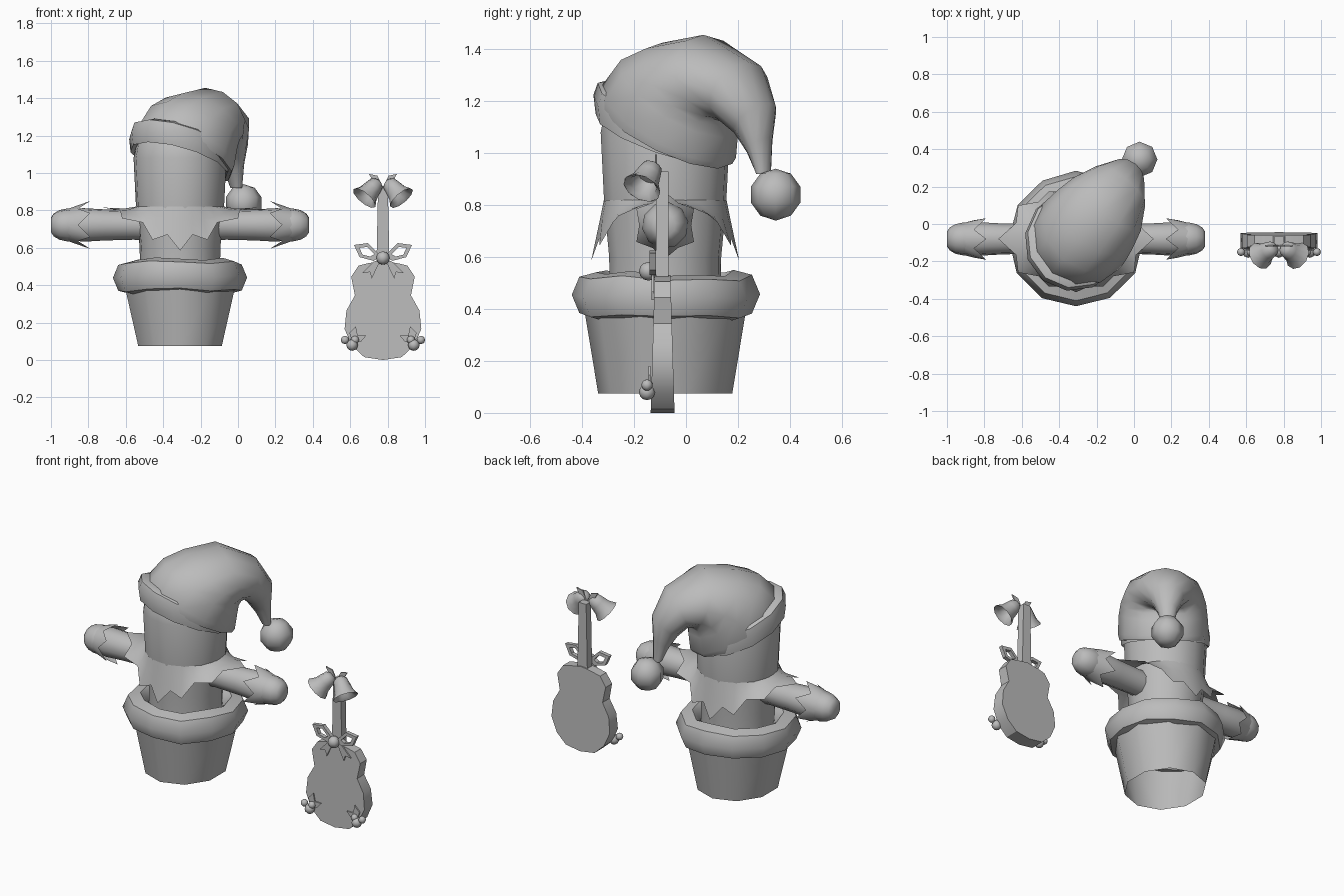
import bpy, bmesh, math, random
from mathutils import Vector, Matrix

if "Cube" in bpy.data.objects:
    bpy.data.objects.remove(bpy.data.objects["Cube"])

random.seed(4)
grey = bpy.data.materials.new("plain grey")
grey.diffuse_color = (0.5, 0.5, 0.5, 1)
grey.use_nodes = True
grey.node_tree.nodes["Principled BSDF"].inputs["Base Color"].default_value = grey.diffuse_color
CX, CY = -0.31, -0.08          # axis of the potted figure
GX = 0.775                     # axis of the guitar


def finish(name, bm, angle=40):
    bmesh.ops.recalc_face_normals(bm, faces=bm.faces)
    me = bpy.data.meshes.new(name)
    bm.to_mesh(me)
    bm.free()
    ob = bpy.data.objects.new(name, me)
    bpy.context.collection.objects.link(ob)
    me.materials.append(grey)
    bpy.ops.object.select_all(action='DESELECT')
    ob.select_set(True)
    bpy.context.view_layer.objects.active = ob
    if angle:
        bpy.ops.object.shade_smooth_by_angle(angle=math.radians(angle))
    return ob


def loft(name, rings, caps=True, closed=False, angle=40):
    """Skin a list of point rings."""
    bm = bmesh.new()
    vs = [[bm.verts.new(p) for p in r] for r in rings]
    n = len(vs[0])
    pairs = list(zip(vs, vs[1:])) + ([(vs[-1], vs[0])] if closed else [])
    for a, b in pairs:
        for i in range(n):
            j = (i + 1) % n
            bm.faces.new((a[i], a[j], b[j], b[i]))
    if caps and not closed:
        bm.faces.new(vs[0])
        bm.faces.new(vs[-1])
    return finish(name, bm, angle)


def ellipse(c, ax, ay, n, turn=0.0):
    c, ax, ay = Vector(c), Vector(ax), Vector(ay)
    return [c + ax * math.cos(t) + ay * math.sin(t)
            for t in (2 * math.pi * i / n + turn for i in range(n))]


def lathe(name, start, axis, profile, n=10, caps=True, angle=40):
    """Turn (distance, radius) pairs around an axis."""
    axis = Vector(axis).normalized()
    a = axis.orthogonal().normalized()
    b = axis.cross(a)
    return loft(name, [ellipse(Vector(start) + axis * d, a * r, b * r, n)
                       for d, r in profile], caps=caps, angle=angle)


def ball(name, c, r, u=8, v=6):
    bm = bmesh.new()
    bmesh.ops.create_uvsphere(bm, u_segments=u, v_segments=v, radius=r,
                              matrix=Matrix.Translation(c))
    return finish(name, bm, 60)


def plate(name, pts, y, thick=0.008):
    """Thin flat shape given by (x, z) points."""
    return loft(name, [[Vector((x, yy, z)) for x, z in pts]
                       for yy in (y, y + thick)], angle=0)


# Pot: slightly oval at the foot, an open shell without a floor
loft("pot", [ellipse((CX, CY, z), (rx, 0, 0), (0, ry, 0), 10, math.pi / 10)
             for z, rx, ry in ((0.075, 0.235, 0.258), (0.4, 0.312, 0.312))], caps=False)

# Lumpy padded rim, pressed against the trunk
rings = []
for i in range(12):
    t = 2 * math.pi * i / 12
    out = Vector((math.cos(t), math.sin(t), 0))
    mid = Vector((CX, CY, 0.447 + random.uniform(-0.012, 0.012))) + out * 0.282
    k = random.uniform(0.95, 1.06)
    rings.append(ellipse(mid, out * 0.08 * k, (0, 0, 0.092 * k), 7))
loft("pot_rim", rings, closed=True, angle=50)

# Trunk
lathe("body", (CX, CY, 0), (0, 0, 1),
      ((0.42, 0.215), (0.6, 0.217), (0.8, 0.236), (1.08, 0.25),
       (1.18, 0.23), (1.24, 0.17), (1.27, 0.06)), 14)

# Arms with stubby hands and pointed cuffs
for side, s in (("left", -1), ("right", 1)):
    lathe(side + "_arm", (CX, CY, 0.722), (s, 0, 0),
          ((0.1, 0.085), (0.25, 0.08), (0.4, 0.084), (0.52, 0.091),
           (0.56, 0.084), (0.6, 0.09), (0.645, 0.08), (0.675, 0.062),
           (0.69, 0.04)), 10)
    bm = bmesh.new()
    inner, outer = [], []
    for i in range(12):
        t = math.pi * i / 6 + math.pi / 6
        d, r = ((0.48, 0.128), (0.545, 0.1))[i % 2]
        inner.append(bm.verts.new((CX + s * 0.6, CY + 0.086 * math.cos(t),
                                   0.722 + 0.086 * math.sin(t))))
        outer.append(bm.verts.new((CX + s * d, CY + r * math.cos(t),
                                   0.722 + r * math.sin(t))))
    for i in range(12):
        j = (i + 1) % 12
        bm.faces.new((inner[i], inner[j], outer[j], outer[i]))
    finish(side + "_cuff", bm)

# Pointed collar: long points rest on the arms, the others hang
top, mid, low = [], [], []
for i in range(24):
    t = math.pi * i / 12
    arm = abs(math.cos(t)) ** 4
    if i % 2 == 0:
        r, z = 0.285 + 0.13 * arm, 0.585 + 0.23 * abs(math.cos(t)) ** 2
    else:
        r, z = 0.262 + 0.08 * arm, 0.66 + 0.15 * abs(math.cos(t)) ** 2
    for ring, rr, zz in ((top, 0.236, 0.82), (mid, 0.25 + 0.045 * arm, 0.75 + 0.06 * arm),
                         (low, r, z)):
        ring.append(Vector((CX + rr * math.cos(t), CY + rr * math.sin(t), zz)))
loft("collar", [top, mid, low], caps=False, angle=35)

# Floppy hat: sections across an arch leaning back and to the right
U, W = Vector((0.62, 0.78, 0)), Vector((0.78, -0.62, 0))
base = Vector((CX, CY, 0))


def section(so, zo, si, zi, w, shift=0.0):
    a, b = base + U * so + Vector((0, 0, zo)), base + U * si + Vector((0, 0, zi))
    return ellipse((a + b) / 2 + W * shift, (a - b) / 2, W * w, 12)


# The folded brim shows at the front and slips under the hat at the back
loft("hat_brim", [section(*p) for p in (
    (-0.24, 1.18, 0.23, 0.97, 0.24), (-0.275, 1.165, 0.26, 0.95, 0.262),
    (-0.285, 1.24, 0.27, 1.0, 0.268), (-0.265, 1.285, 0.265, 1.06, 0.26),
    (-0.22, 1.29, 0.24, 1.08, 0.24))])
loft("hat", [section(*p) for p in (
    (-0.235, 1.22, 0.27, 0.94, 0.262, 0.012), (-0.23, 1.28, 0.285, 0.96, 0.272, 0.012),
    (-0.13, 1.38, 0.295, 1.06, 0.265, 0.015),
    (0.0, 1.425, 0.295, 1.1, 0.255, 0.015), (0.2, 1.455, 0.3, 1.12, 0.23, 0.015),
    (0.42, 1.35, 0.32, 1.12, 0.17, 0.01), (0.515, 1.19, 0.37, 1.07, 0.1),
    (0.51, 1.06, 0.42, 1.0, 0.06), (0.51, 0.92, 0.46, 0.92, 0.035))], angle=60)
ball("hat_pompom", (0.03, 0.345, 0.84), 0.1, 8, 5)

# Guitar body: mirrored outline, thicker at the bottom
half = ((0.1, 0.015), (0.165, 0.075), (0.205, 0.165), (0.195, 0.265),
        (0.15, 0.345), (0.17, 0.445), (0.13, 0.505), (0.08, 0.517))
outline = [(0, 0)] + list(half) + [(0, 0.53)] + [(-x, z) for x, z in half[::-1]]
loft("guitar_body", [[Vector((GX + x, -0.09 + s * (0.046 - 0.03 * z), z))
                      for x, z in outline] for s in (-1, 1)], angle=30)
loft("guitar_neck", [[Vector((GX + x * w, y, z)) for x, y in
                      ((-1, -0.115), (1, -0.115), (1, -0.067), (-1, -0.067))]
                     for z, w in ((0.5, 0.035), (0.93, 0.026))], angle=0)

# Decorations, repeated on both sides of the guitar
ball("bow_knot", (GX, -0.145, 0.545), 0.036)
for side, s in (("left", -1), ("right", 1)):
    def pts(*p):
        return [(GX + s * x, z) for x, z in p]
    # Bow loops made of thin ribbon with an open middle, plus tails
    o = pts((0.01, 0.555), (0.08, 0.625), (0.155, 0.615), (0.125, 0.55), (0.05, 0.53))
    c = Vector((GX + s * 0.09, 0.58))
    bm = bmesh.new()
    rows = []
    for k, y in ((1, -0.14), (0.55, -0.14), (0.55, -0.115), (1, -0.115)):
        ring = [c + (Vector(p) - c) * k for p in o]
        rows.append([bm.verts.new((q.x, y, q.y)) for q in ring])
    for a, b in zip(rows, rows[1:] + rows[:1]):
        for i in range(5):
            j = (i + 1) % 5
            bm.faces.new((a[i], a[j], b[j], b[i]))
    finish(side + "_bow_loop", bm, 0)
    plate(side + "_bow_tail", pts((0.01, 0.54), (0.05, 0.525), (0.11, 0.465),
                                  (0.07, 0.47), (0.06, 0.435)), -0.132)
    # Bell with a hollow mouth
    lathe(side + "_bell", (GX + s * 0.025, -0.125, 0.955), (s * 0.075, -0.045, -0.09),
          ((0, 0.02), (0.015, 0.04), (0.05, 0.048), (0.09, 0.056),
           (0.125, 0.076), (0.11, 0.055), (0.06, 0.04)), 10)
    plate(side + "_bell_leaf", pts((0.0, 0.925), (0.03, 0.985), (0.075, 0.995),
                                   (0.05, 0.95)), -0.12)
    # Berries and leaves at the lower corner
    for i, (x, z, r) in enumerate(((0.165, 0.08, 0.031), (0.203, 0.107, 0.022),
                                   (0.15, 0.107, 0.022))):
        ball(f"{side}_berry_{i + 1}", (GX + s * x, -0.15, z), r, 8, 6)
    plate(side + "_leaf_1", pts((0.165, 0.1), (0.135, 0.13), (0.145, 0.18),
                                (0.18, 0.145)), -0.145)
    plate(side + "_leaf_2", pts((0.16, 0.1), (0.12, 0.095), (0.09, 0.13),
                                (0.135, 0.13)), -0.145)
